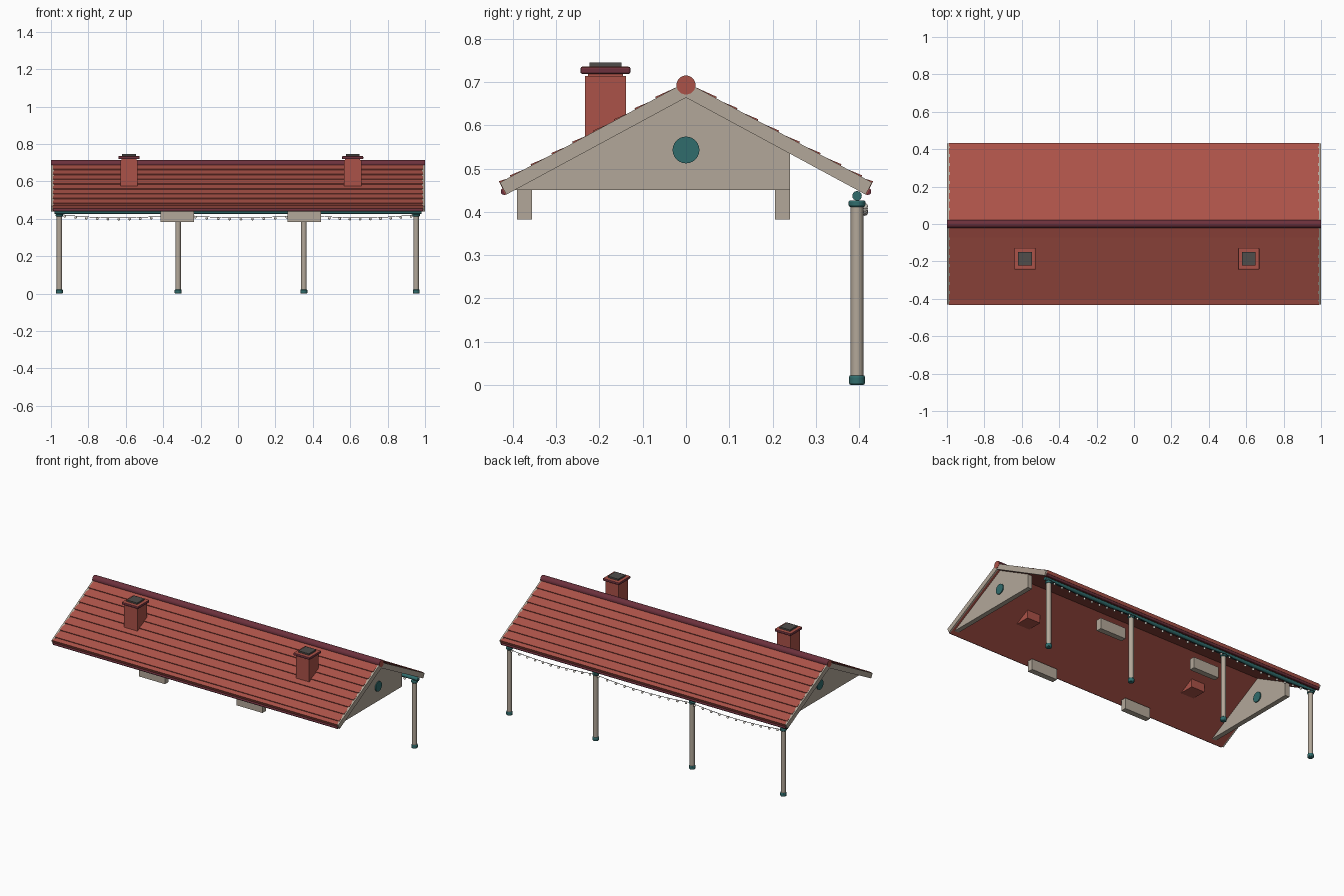
import bpy, bmesh, math
from mathutils import Vector, Matrix

if "Cube" in bpy.data.objects:
    bpy.data.objects.remove(bpy.data.objects["Cube"], do_unlink=True)


def material(name, r, g, b):
    m = bpy.data.materials.new(name)
    m.use_nodes = True
    m.diffuse_color = (r, g, b, 1)
    m.node_tree.nodes["Principled BSDF"].inputs["Base Color"].default_value = (r, g, b, 1)
    return m


RED = material("tile red", 0.41, 0.085, 0.065)
PLUM = material("dark plum", 0.15, 0.03, 0.045)
STONE = material("warm stone", 0.45, 0.39, 0.32)
TEAL = material("dark teal", 0.03, 0.15, 0.15)
GREY = material("soot grey", 0.08, 0.075, 0.07)
WIRE = material("wire black", 0.03, 0.03, 0.035)
BULB = material("bulb cream", 0.85, 0.8, 0.72)


def finish(name, bm, mat, smooth=False, bevel=0):
    bmesh.ops.recalc_face_normals(bm, faces=bm.faces)
    mesh = bpy.data.meshes.new(name)
    bm.to_mesh(mesh)
    bm.free()
    mesh.materials.append(mat)
    ob = bpy.data.objects.new(name, mesh)
    bpy.context.collection.objects.link(ob)
    if bevel:
        mod = ob.modifiers.new("bevel", "BEVEL")
        mod.width, mod.segments = bevel, 2
    if smooth:
        bpy.ops.object.select_all(action="DESELECT")
        ob.select_set(True)
        bpy.context.view_layer.objects.active = ob
        bpy.ops.object.shade_smooth_by_angle(angle=math.radians(40))
    return ob


def paint(ob, mat, axis):
    """Give the faces that point along one axis a second colour."""
    ob.data.materials.append(mat)
    for f in ob.data.polygons:
        if abs(f.normal[axis]) > 0.9:
            f.material_index = 1


def box(name, centre, size, mat, bevel=0):
    bm = bmesh.new()
    bmesh.ops.create_cube(bm, size=1, matrix=Matrix.Translation(centre) @ Matrix.Diagonal((*size, 1)))
    return finish(name, bm, mat, bevel=bevel)


def rod(name, centre, radius, length, mat, axis="Z", bevel=0, sides=24):
    turn = Matrix.Rotation(math.pi / 2, 4, "Y") if axis == "X" else Matrix.Identity(4)
    bm = bmesh.new()
    bmesh.ops.create_cone(bm, cap_ends=True, segments=sides, radius1=radius, radius2=radius,
                          depth=length, matrix=Matrix.Translation(centre) @ turn)
    return finish(name, bm, mat, True, bevel)


def extrude(name, profile, x0, x1, mat):
    """Extrude a closed (y, z) outline along x."""
    bm = bmesh.new()
    face = bm.faces.new([bm.verts.new((x0, y, z)) for y, z in profile])
    out = bmesh.ops.extrude_face_region(bm, geom=[face])["geom"]
    bmesh.ops.translate(bm, vec=(x1 - x0, 0, 0),
                        verts=[v for v in out if isinstance(v, bmesh.types.BMVert)])
    return finish(name, bm, mat)


SLOPE = 0.54


def top(y):
    return 0.70 - SLOPE * abs(y)


def under(y):
    return 0.664 - SLOPE * abs(y)


# Roof slopes with overlapping tile courses, edges square to the slope
edges = [0] + [0.069 + 0.048 * k for k in range(8)] + [0.43]
for side, label in ((-1, "front"), (1, "back")):
    outline = []
    for upper, lower in zip(edges, edges[1:]):
        outline += [(side * upper, top(upper) - 0.002),
                    (side * (lower + 0.002), top(lower + 0.002) + 0.004)]
    outline += [(side * 0.417, under(0.417)), (0, under(0))]
    extrude(label + "_roof_slope", outline, -0.99, 0.99, RED)
    rod(label + "_eave_roll", (0, side * 0.42, 0.447), 0.008, 1.98, PLUM, "X", sides=12)
ridge = rod("ridge_roll", (0, 0, 0.693), 0.022, 2.0, PLUM, "X")
paint(ridge, RED, 0)

# Gable ends: barge boards, walls and round vents
barge = [(-0.43, top(0.43)), (0, top(0)), (0.43, top(0.43)),
         (0.415, under(0.415)), (0, under(0)), (-0.415, under(0.415))]
foot = 0.45
wall = [(-(under(0) - foot) / SLOPE, foot), (0.24, foot), (0.24, under(0.24)), (0, under(0))]
for side, wall_x, label in ((-1, -0.915, "right"), (1, 0.96, "left")):
    extrude(label + "_barge_boards", barge, side * 0.985, side * 0.999, STONE)
    extrude(label + "_gable_wall", wall, wall_x - 0.015, wall_x + 0.015, STONE)
    rod(label + "_gable_vent", (wall_x, 0, 0.543), 0.031, 0.042, TEAL, "X")

# Chimneys
for x, label in ((-0.583, "right"), (0.613, "left")):
    y = -0.186
    box(label + "_chimney_stack", (x, y, 0.626), (0.092, 0.094, 0.176), RED)
    box(label + "_chimney_neck", (x, y, 0.717), (0.08, 0.08, 0.012), RED)
    cap = box(label + "_chimney_cap", (x, y, 0.727), (0.114, 0.116, 0.017), PLUM, 0.005)
    paint(cap, RED, 2)
    box(label + "_chimney_flue", (x, y, 0.738), (0.073, 0.073, 0.014), GREY)

# Lintel blocks under the front and rear wall lines
for x in (-0.325, 0.354):
    for y, label in ((-0.373, "front"), (0.223, "rear")):
        box(label + "_lintel", (x, y, 0.416), (0.18, 0.035, 0.068), STONE)

# Porch posts with bases, capitals and a round beam
POSTS = (-0.955, -0.32, 0.352, 0.953)
PY = 0.395
for x in POSTS:
    rod("porch_post", (x, PY, 0.214), 0.0145, 0.40, STONE)
    rod("post_base", (x, PY, 0.0115), 0.0185, 0.023, TEAL, bevel=0.005)
    rod("post_capital", (x, PY, 0.419), 0.0195, 0.015, TEAL, bevel=0.004)
rod("porch_beam", (0, PY, 0.437), 0.011, 1.96, TEAL, "X")

# Festoon wire and bulbs hanging between the posts
LIGHT_Y = 0.413
for a, b in zip(POSTS, POSTS[1:]):
    def hang(t):
        return Vector((a + (b - a) * t, LIGHT_Y, 0.423 - 0.072 * t * (1 - t)))

    curve = bpy.data.curves.new("festoon_wire", "CURVE")
    curve.dimensions = "3D"
    curve.bevel_depth = 0.0015
    curve.bevel_resolution = 1
    line = curve.splines.new("POLY")
    line.points.add(16)
    for i, p in enumerate(line.points):
        p.co = (*hang(i / 16), 1)
    curve.materials.append(WIRE)
    bpy.context.collection.objects.link(bpy.data.objects.new("festoon_wire", curve))

    bm = bmesh.new()
    for i in range(11):
        spot = hang((i + 0.5) / 11) - Vector((0, 0, 0.007))
        bmesh.ops.create_uvsphere(bm, u_segments=16, v_segments=10, radius=0.007,
                                  matrix=Matrix.Translation(spot))
    finish("festoon_bulbs", bm, BULB, True)
